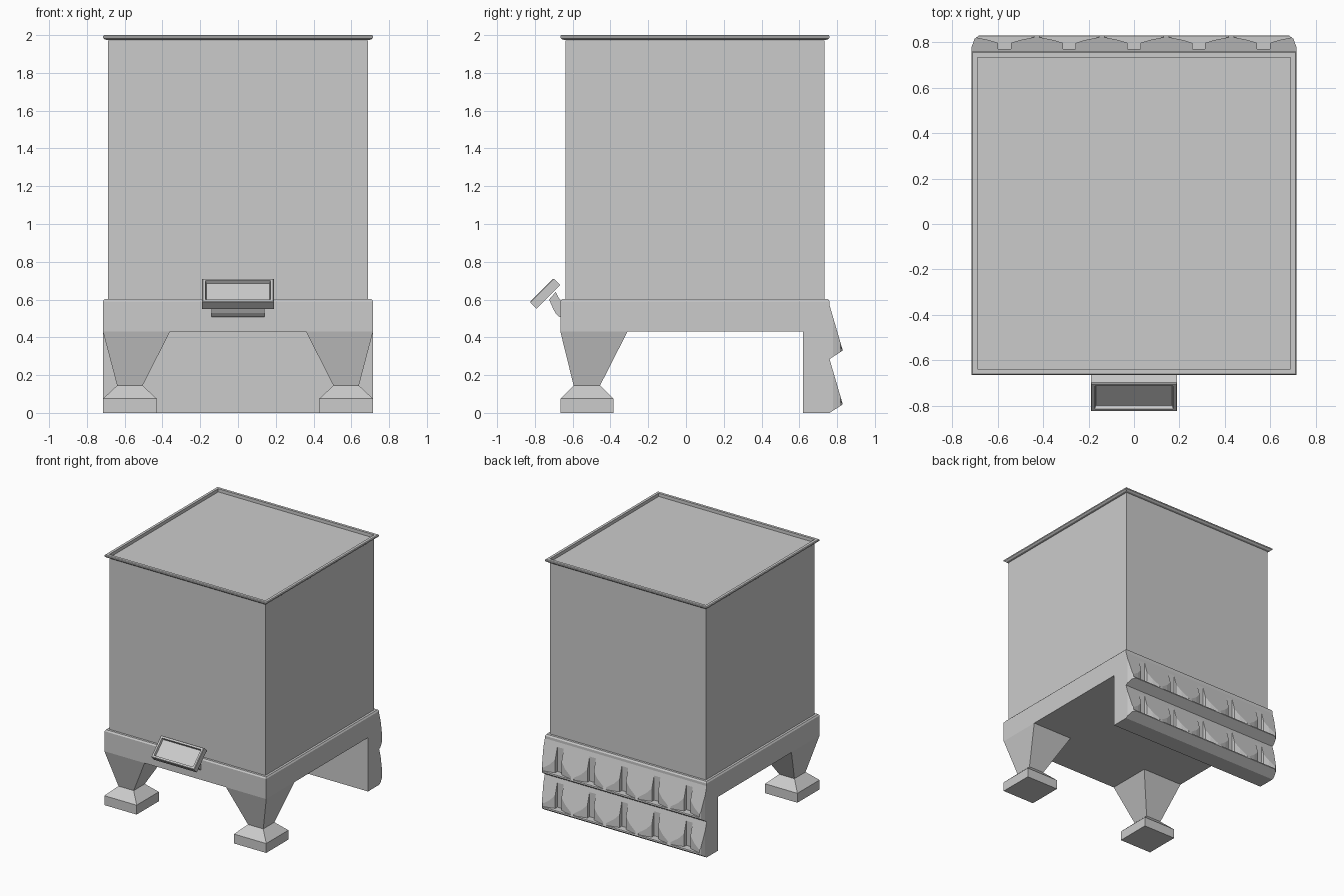
import bpy, bmesh
from math import radians
from mathutils import Matrix

cube = bpy.data.objects.get("Cube")
if cube:
    bpy.data.objects.remove(cube, do_unlink=True)

grey = bpy.data.materials.new("plain grey")
grey.use_nodes = True
grey.diffuse_color = (0.6, 0.6, 0.6, 1)
grey.node_tree.nodes["Principled BSDF"].inputs["Base Color"].default_value = (0.6, 0.6, 0.6, 1)


def finish(name, bm):
    bmesh.ops.recalc_face_normals(bm, faces=bm.faces)
    mesh = bpy.data.meshes.new(name)
    bm.to_mesh(mesh)
    bm.free()
    mesh.materials.append(grey)
    ob = bpy.data.objects.new(name, mesh)
    bpy.context.collection.objects.link(ob)
    return ob


def loft(name, sections):
    """Stack of rectangles (x0, x1, y0, y1, z) joined by walls and capped."""
    bm = bmesh.new()
    rings = [[bm.verts.new(p) for p in ((x0, y0, z), (x1, y0, z), (x1, y1, z), (x0, y1, z))]
             for x0, x1, y0, y1, z in sections]
    for a, b in zip(rings, rings[1:]):
        for i in range(4):
            j = (i + 1) % 4
            bm.faces.new((a[i], a[j], b[j], b[i]))
    bm.faces.new(rings[0])
    bm.faces.new(rings[-1])
    return finish(name, bm)


def inset_rect(inset, z):
    return (inset - W, W - inset, FRONT + inset, BACK - inset, z)


def prisms(name, outlines, lift):
    """Extrude each outline of 3D points along the lift vector."""
    bm = bmesh.new()
    for outline in outlines:
        face = bm.faces.new([bm.verts.new(p) for p in outline])
        new = bmesh.ops.extrude_face_region(bm, geom=[face])["geom"]
        bmesh.ops.translate(bm, vec=lift, verts=[v for v in new if isinstance(v, bmesh.types.BMVert)])
    return finish(name, bm)


def cut(ob, cutter):
    mod = ob.modifiers.new("cut", "BOOLEAN")
    mod.operation, mod.solver, mod.object = "DIFFERENCE", "EXACT", cutter
    bpy.context.view_layer.update()
    mesh = bpy.data.meshes.new_from_object(ob.evaluated_get(bpy.context.evaluated_depsgraph_get()))
    ob.modifiers.clear()
    ob.data = mesh
    bpy.data.objects.remove(cutter, do_unlink=True)


W, FRONT, BACK = 0.715, -0.665, 0.76

# Main bin: base slab, tall body and raised rim around the lid
loft("base_slab", [inset_rect(0, 0.43), inset_rect(0, 0.59), inset_rect(0.008, 0.602)])
loft("body", [inset_rect(0.026, 0.6), inset_rect(0.026, 1.972)])
loft("top_rim", [inset_rect(0.026, 1.974), inset_rect(0.012, 1.976), inset_rect(0, 1.986),
                 inset_rect(0, 1.995), inset_rect(0.005, 2.0), inset_rect(0.026, 2.0),
                 inset_rect(0.026, 1.974)])

# Front legs with flared feet
for side, name in ((1, "left"), (-1, "right")):
    def section(xa, xb, ya, yb, z):
        return (side * xa, side * xb, ya, yb, z)
    loft(name + "_leg", [section(0.505, 0.64, -0.595, -0.455, 0.145),
                         section(0.36, W, FRONT, -0.31, 0.43)])
    loft(name + "_foot", [section(0.43, W, FRONT, -0.385, 0),
                          section(0.43, W, FRONT, -0.385, 0.075),
                          section(0.505, 0.64, -0.595, -0.455, 0.145)])

# Rear support wall
loft("rear_wall", [(-W, W, 0.62, BACK, 0), (-W, W, 0.62, BACK, 0.43)])

# Two rows of sloping scales, each notched by five flared pockets
half = [(0.028, 0.77), (0.028, 0.797), (0.07, 0.81), (0.13, 0.822), (0.13, 0.86)]
pocket = half + [(-x, y) for x, y in reversed(half)]
corner = [(0.72, 0.765), (0.702, 0.815), (0.68, 0.832), (0.66, 0.86), (0.75, 0.86), (0.75, 0.765)]
for name, z in (("upper", 0.285), ("lower", 0)):
    profile = [(0.75, z), (BACK, z), (0.83, z + 0.045), (BACK, z + 0.285), (0.75, z + 0.285)]
    row = prisms(name + "_scale_row", [[(-W, y, h) for y, h in profile]], (2 * W, 0, 0))
    cut(row, prisms("pocket_cutter", [[(x + 0.285 * i, y, z + 0.055) for x, y in pocket]
                                      for i in range(-2, 3)], (0, 0, 0.3)))
    cut(row, prisms("corner_cutter", [[(s * x, y, z - 0.1) for x, y in corner]
                                      for s in (-1, 1)], (0, 0, 0.5)))

# Tilted display on a curved bracket
bracket = [(-0.66, 0.505), (-0.675, 0.512), (-0.692, 0.53), (-0.705, 0.555),
           (-0.725, 0.6), (-0.69, 0.64), (-0.675, 0.61), (-0.66, 0.595)]
prisms("display_bracket", [[(-0.14, y, z) for y, z in bracket]], (0.28, 0, 0))
w, h, t = 0.19, 0.089, 0.0255
display = loft("display", [(-w, w, -h, h, -t), (-w, w, -h, h, t - 0.004),
                           (0.004 - w, w - 0.004, 0.004 - h, h - 0.004, t),
                           (0.018 - w, w - 0.018, 0.018 - h, h - 0.018, t),
                           (0.022 - w, w - 0.022, 0.022 - h, h - 0.022, t - 0.018)])
display.data.transform(Matrix.Translation((0, -0.746, 0.632)) @ Matrix.Rotation(radians(45), 4, "X"))
